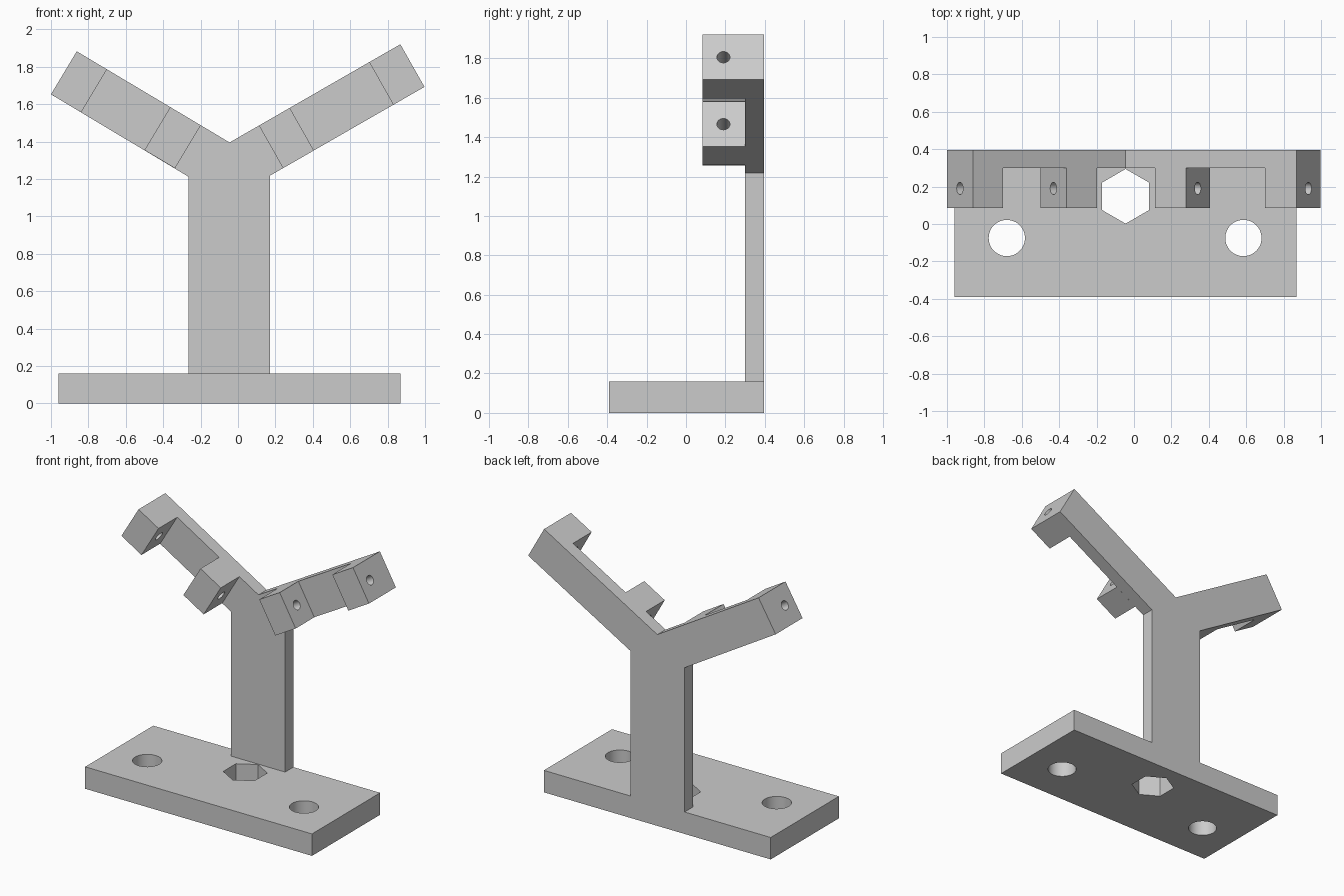
import bpy, bmesh, math
from mathutils import Vector

cube = bpy.data.objects.get("Cube")
if cube:
    bpy.data.objects.remove(cube)

grey = bpy.data.materials.new("plain grey")
grey.use_nodes = True
colour = (0.6, 0.6, 0.6, 1)
grey.diffuse_color = colour
grey.node_tree.nodes["Principled BSDF"].inputs["Base Color"].default_value = colour


def prism(name, outline, extrude):
    """Solid made by sweeping a closed 3D outline along a vector."""
    bm = bmesh.new()
    face = bm.faces.new([bm.verts.new(p) for p in outline])
    swept = bmesh.ops.extrude_face_region(bm, geom=[face])["geom"]
    verts = [g for g in swept if isinstance(g, bmesh.types.BMVert)]
    bmesh.ops.translate(bm, verts=verts, vec=extrude)
    bmesh.ops.recalc_face_normals(bm, faces=bm.faces)
    mesh = bpy.data.meshes.new(name)
    bm.to_mesh(mesh)
    bm.free()
    mesh.materials.append(grey)
    obj = bpy.data.objects.new(name, mesh)
    bpy.context.collection.objects.link(obj)
    return obj


def front_prism(name, xz, y0, y1):
    return prism(name, [(x, y0, z) for x, z in xz], (0, y1 - y0, 0))


def drill(obj, centre, axis, radius, sides):
    """Cut a round or polygonal hole through obj along axis."""
    axis = Vector(axis).normalized()
    v = Vector((0, 1, 0))
    u = v.cross(axis)
    ring = []
    for i in range(sides):
        a = math.tau * i / sides
        ring.append(Vector(centre) - axis + radius * (math.cos(a) * v + math.sin(a) * u))
    cutter = prism("cutter", ring, axis * 2)
    cutter.hide_render = True
    mod = obj.modifiers.new("hole", "BOOLEAN")
    mod.operation, mod.solver, mod.object = "DIFFERENCE", "EXACT", cutter
    bpy.context.view_layer.objects.active = obj
    bpy.ops.object.modifier_apply(modifier=mod.name)
    bpy.data.objects.remove(cutter)


def smooth(obj):
    bpy.ops.object.select_all(action="DESELECT")
    obj.select_set(True)
    bpy.context.view_layer.objects.active = obj
    bpy.ops.object.shade_smooth_by_angle(angle=math.radians(30))


FRONT, PLATE, BACK = 0.085, 0.30, 0.395
BASE_TOP = 0.16

# Base plate with two bolt holes and a hexagonal socket
base = front_prism("base_plate", [(-0.96, 0), (0.87, 0), (0.87, BASE_TOP), (-0.96, BASE_TOP)], -0.39, BACK)
for x in (-0.68, 0.585):
    drill(base, (x, -0.075, 0), (0, 0, 1), 0.097, 48)
drill(base, (-0.045, 0.148, 0), (0, 0, 1), 0.146, 6)
smooth(base)

# Flat Y-shaped upright
crotch = Vector((-0.045, 1.395))
low = {"left": Vector((0.17, 1.217)), "right": Vector((-0.265, 1.212))}
tip_low = {"left": Vector((0.997, 1.692)), "right": Vector((-1.0, 1.652))}
tip_top = {"left": Vector((0.868, 1.92)), "right": Vector((-0.862, 1.882))}
front_prism("y_upright", [
    (low["right"].x, BASE_TOP), (low["left"].x, BASE_TOP),
    low["left"], tip_low["left"], tip_top["left"], crotch,
    tip_top["right"], tip_low["right"], low["right"]], PLATE, BACK)

# Drilled lugs on each arm: distances measured back from the tip
lugs = {"left": {"outer": (0, 0.192), "inner": (0.682, 0.872)},
        "right": {"outer": (0, 0.188), "inner": (0.582, 0.772)}}
for side, spans in lugs.items():
    inward = (crotch - tip_top[side]).normalized()
    for place, (a, b) in spans.items():
        corners = [tip_top[side] + inward * a, tip_low[side] + inward * a,
                   tip_low[side] + inward * b, tip_top[side] + inward * b]
        lug = front_prism(f"{side}_{place}_lug", corners, FRONT, PLATE)
        mid = sum(corners, Vector((0, 0))) / 4
        drill(lug, (mid.x, 0.19, mid.y), (inward.x, 0, inward.y), 0.033, 32)
        smooth(lug)
